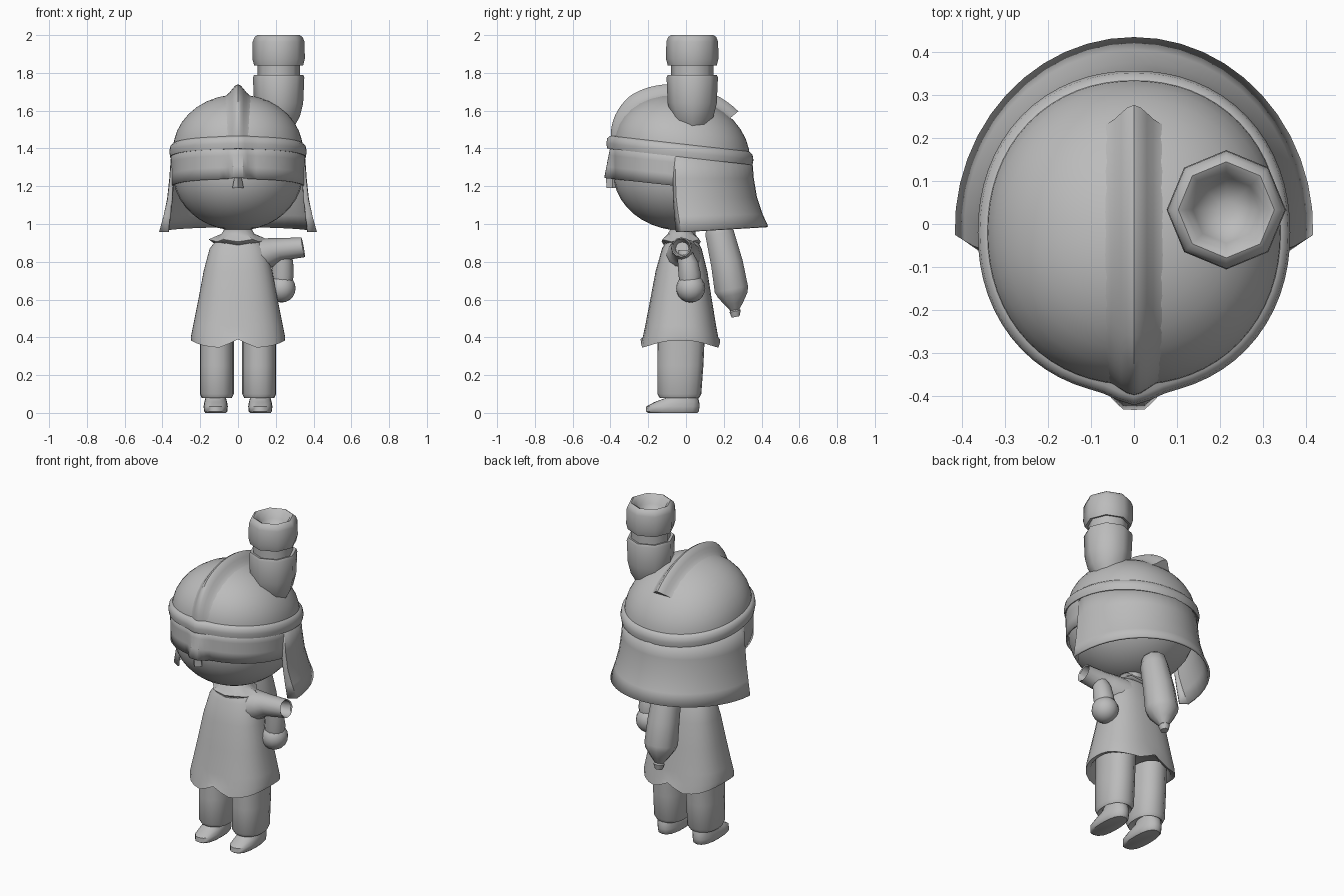
import bpy, bmesh, math
from math import sin, cos, pi, radians, exp, sqrt
from mathutils import Vector

cube = bpy.data.objects.get("Cube")
if cube:
    bpy.data.objects.remove(cube, do_unlink=True)

grey = bpy.data.materials.new("plain_grey")
grey.use_nodes = True
COLOUR = (0.5, 0.5, 0.5, 1)
grey.diffuse_color = COLOUR
grey.node_tree.nodes["Principled BSDF"].inputs["Base Color"].default_value = COLOUR


def finish(name, bm, sharp=45, thickness=0):
    bmesh.ops.recalc_face_normals(bm, faces=bm.faces)
    mesh = bpy.data.meshes.new(name)
    bm.to_mesh(mesh)
    bm.free()
    obj = bpy.data.objects.new(name, mesh)
    bpy.context.collection.objects.link(obj)
    mesh.materials.append(grey)
    if thickness:
        mod = obj.modifiers.new("thickness", 'SOLIDIFY')
        mod.thickness = thickness
        mod.offset = 0
    bpy.ops.object.select_all(action='DESELECT')
    obj.select_set(True)
    bpy.context.view_layer.objects.active = obj
    bpy.ops.object.shade_smooth_by_angle(angle=radians(sharp))


def skin(name, rows, closed=True, caps=True, sharp=45, thickness=0):
    """Join rows of points into a surface."""
    bm = bmesh.new()
    grid = [[bm.verts.new(p) for p in row] for row in rows]
    n = len(rows[0])
    for low, high in zip(grid, grid[1:]):
        for i in range(n if closed else n - 1):
            j = (i + 1) % n
            bm.faces.new((low[i], low[j], high[j], high[i]))
    if caps:
        bm.faces.new(grid[0])
        bm.faces.new(grid[-1])
    finish(name, bm, sharp, thickness)


def direction(a, power):
    """Unit direction around a rounded square, starting at the front."""
    s, c = sin(a), cos(a)
    k = (abs(s) ** power + abs(c) ** power) ** (-1 / power)
    return s * k, -c * k


def oval(x, y, z, rx, ry, n=16, power=2):
    ring = [direction(2 * pi * i / n, power) for i in range(n)]
    return [(x + rx * dx, y + ry * dy, z) for dx, dy in ring]


def tube(name, stations, n=12, sharp=45):
    """Round tube through (x, y, z, radius) stations along a straight axis."""
    axis = (Vector(stations[1][:3]) - Vector(stations[0][:3])).normalized()
    u = axis.cross(Vector((0, 1, 0))).normalized()
    v = axis.cross(u)
    rows = [[Vector(s[:3]) + s[3] * (u * cos(2 * pi * i / n) + v * sin(2 * pi * i / n))
             for i in range(n)] for s in stations]
    skin(name, rows, sharp=sharp)


def ball(name, centre, radii, u=24, v=16):
    bm = bmesh.new()
    bmesh.ops.create_uvsphere(bm, u_segments=u, v_segments=v, radius=1)
    for vert in bm.verts:
        vert.co = Vector([c + r * p for c, r, p in zip(centre, radii, vert.co)])
    finish(name, bm)


# Head and nose
ball("head", (0, -0.02, 1.27), (0.345, 0.365, 0.305), 32, 20)
skin("nose", [oval(0, -0.39, 1.19, 0.03, 0.03, 4, 5), oval(0, -0.39, 1.25, 0.018, 0.035, 4, 5)])

# Helmet dome on a base that slopes down to the back
HY, HRX, HRY, HH = -0.02, 0.345, 0.358, 0.295
N, PLAN = 64, 2.12


def base_z(y):
    return 1.385 - 0.113 * y


def dome_point(a, t):
    dx, dy = direction(a, PLAN)
    y = HY + HRY * dy * cos(t)
    return (HRX * dx * cos(t), y, base_z(y) + HH * sin(t))


skin("helmet_dome", [[dome_point(2 * pi * i / N, radians(t)) for i in range(N)]
                     for t in (0, 10, 20, 30, 40, 50, 60, 70, 80, 88)])


# Rolled brim with a small peak at the front
def brim_row(dr, dz):
    row = []
    for i in range(N):
        dx, dy = direction(2 * pi * i / N, PLAN)
        bump = 0.025 * exp(-(dx / 0.14) ** 2) if dy < 0 else 0
        y = HY + (HRY + dr + bump) * dy
        row.append(((HRX + dr) * dx, y, base_z(y) + dz))
    return row


skin("helmet_brim", [brim_row(*p) for p in
                     ((-0.03, -0.03), (0.014, -0.033), (0.019, -0.005),
                      (0.014, 0.022), (0, 0.035), (-0.03, 0.045))], caps=False, sharp=60)

# Crest swelling smoothly out of the dome, cut off at the back
rows = []
for k in range(25):
    t = radians(5 + 131 * k / 24)
    rise = 0.022 + 0.033 * min(1, k / 8)
    row = []
    for i in range(-6, 7):
        x = 0.015 * i
        height = (rise + 0.006) * exp(-(x / 0.042) ** 2) - 0.006
        across = sqrt(1 - (x / HRX) ** 2)
        y = HY - (HRY * across + height) * cos(t)
        row.append((x, y, base_z(y) + (HH * across + height) * sin(t)))
    rows.append(row)
skin("helmet_crest", rows, sharp=50)

# Visor over the upper face, with a bridge over the nose
rows = []
for k in range(4):
    f = k / 3
    row = []
    for i in range(47):
        dx, dy = direction(radians(-92 + 4 * i), PLAN)
        bump = (0.01 + 0.035 * f) * min(1, max(0, (0.21 - abs(dx)) / 0.14))
        y = HY + (0.364 + bump) * dy
        top, low = base_z(y) - 0.005, 1.24 - 0.11 * (y + 0.4)
        row.append(((0.35 - 0.003 * f) * dx, y, top + (low - top) * f))
    rows.append(row)
skin("visor", rows, closed=False, caps=False, sharp=30, thickness=0.008)

# Flared neck curtain, turned in at both front edges
rows = []
for rx, ry, side_z, back_z, lead in ((0.348, 0.36, 1.38, 1.34, 6), (0.358, 0.368, 1.24, 1.24, 6),
                                     (0.37, 0.385, 1.13, 1.14, 5), (0.39, 0.415, 1.04, 1.05, 3),
                                     (0.412, 0.445, 0.958, 0.985, 1)):
    row = []
    for i in range(25):
        a = radians(90 - lead + (180 + 2 * lead) * i / 24)
        row.append((rx * sin(a), -0.015 - ry * cos(a), side_z + (back_z - side_z) * max(0, -cos(a))))
    inward = 0.975 - 0.08 * (rx - 0.348) / 0.064
    for end in (0, -1):
        x, y, z = row[end]
        lip = (x * inward, y - 0.01 - 0.25 * (rx - 0.348), z)
        row.insert(0 if end == 0 else len(row), lip)
    rows.append(row)
skin("neck_curtain", rows, closed=False, caps=False, sharp=40, thickness=0.012)

# Eight-sided stack on the helmet, with a hollow cap
stack = ((1.46, 0.05), (1.52, 0.085), (1.57, 0.113), (1.64, 0.13), (1.775, 0.136), (1.79, 0.13),
         (1.785, 0.112), (1.845, 0.112), (1.84, 0.13), (1.875, 0.139), (1.965, 0.137),
         (1.99, 0.127), (2.0, 0.112), (1.99, 0.095), (1.95, 0.078), (1.92, 0.05), (1.91, 0.02))
skin("helmet_stack", [oval(0.215, 0.033, z, r, r, 8) for z, r in stack], sharp=55)

# Neck and pointed collar
tube("neck", [(0, -0.01, 0.88, 0.06), (0, -0.01, 1.02, 0.06)])
rows = []
for z, r, spike in ((0.975, 0.065, 0), (0.945, 0.085, 0), (0.918, 0.125, 1), (0.902, 0.11, 0.7)):
    rows.append([(x * (1 + 0.21 * spike * (i % 2)), y * (1 + 0.09 * spike * (i % 2)),
                  z - 0.012 * (1 - i % 2) * (spike > 0))
                 for i, (x, y, _) in enumerate(oval(0, -0.025, z, r, r * 0.8, 12))])
skin("collar", rows, caps=False, sharp=35, thickness=0.008)

# Flared tunic with a scalloped hem
rows = []
for z, rx, ry in ((0.95, 0.06, 0.05), (0.915, 0.115, 0.08), (0.87, 0.15, 0.105), (0.75, 0.182, 0.137),
                  (0.6, 0.21, 0.163), (0.46, 0.238, 0.188), (0.4, 0.25, 0.2),
                  (0.345, 0.248, 0.21), (0.36, 0.225, 0.187), (0.43, 0.2, 0.16)):
    ring = oval(0, -0.03 + 0.015 * (z - 0.345), z, rx, ry, 32, 2.5)
    if z < 0.37:
        ring = [(x, y, z + 0.04 * (abs(x) / 0.25) ** 4 + 0.045 * max(0, 1 - abs(x) / 0.09))
                for x, y, z in ring]
    rows.append(ring)
skin("tunic", rows, sharp=55)

# Left sleeve with an open end, forearm and round hand
tube("left_sleeve", [(0.05, -0.01, 0.82, 0.1), (0.13, -0.015, 0.835, 0.09), (0.18, -0.018, 0.853, 0.073),
                     (0.22, -0.02, 0.865, 0.061), (0.345, -0.025, 0.877, 0.053),
                     (0.34, -0.025, 0.877, 0.046), (0.26, -0.02, 0.87, 0.035)])
tube("left_forearm", [(0.235, 0.02, 0.69, 0.054), (0.235, 0.02, 0.73, 0.06),
                      (0.238, 0.01, 0.8, 0.054), (0.238, -0.01, 0.86, 0.04)])
ball("left_hand", (0.23, 0.025, 0.66), (0.075, 0.077, 0.076), 16, 10)

# Flask on the back, tilted, with a stepped nozzle
tube("back_flask", [(0, 0.165, 1.03, 0.04), (0, 0.17, 1.005, 0.068), (0, 0.178, 0.95, 0.08),
                    (0, 0.217, 0.79, 0.089), (0, 0.24, 0.655, 0.094), (0, 0.248, 0.625, 0.084),
                    (0, 0.255, 0.58, 0.053), (0, 0.259, 0.545, 0.026), (0, 0.26, 0.538, 0.032),
                    (0, 0.263, 0.508, 0.022)], 10)

# Trouser legs and shoes
for side, s in (("right", -1), ("left", 1)):
    skin(side + "_leg", [oval(s * 0.112, cy, z, rx, ry, 16, 2.4) for z, cy, rx, ry in
                         ((0.1, -0.035, 0.06, 0.07), (0.08, -0.035, 0.08, 0.105),
                          (0.1, -0.035, 0.09, 0.116), (0.25, -0.03, 0.09, 0.122),
                          (0.42, -0.025, 0.09, 0.125))])
    rows = []
    for z, front, back, w in ((0, -0.2, 0.06, 0.055), (0.008, -0.213, 0.068, 0.062),
                              (0.035, -0.21, 0.072, 0.064), (0.058, -0.165, 0.07, 0.06),
                              (0.078, -0.11, 0.065, 0.055), (0.12, -0.08, 0.05, 0.05)):
        rows.append(oval(s * 0.118, (front + back) / 2, z, w, (back - front) / 2, 16, 2.5))
    skin(side + "_shoe", rows)
